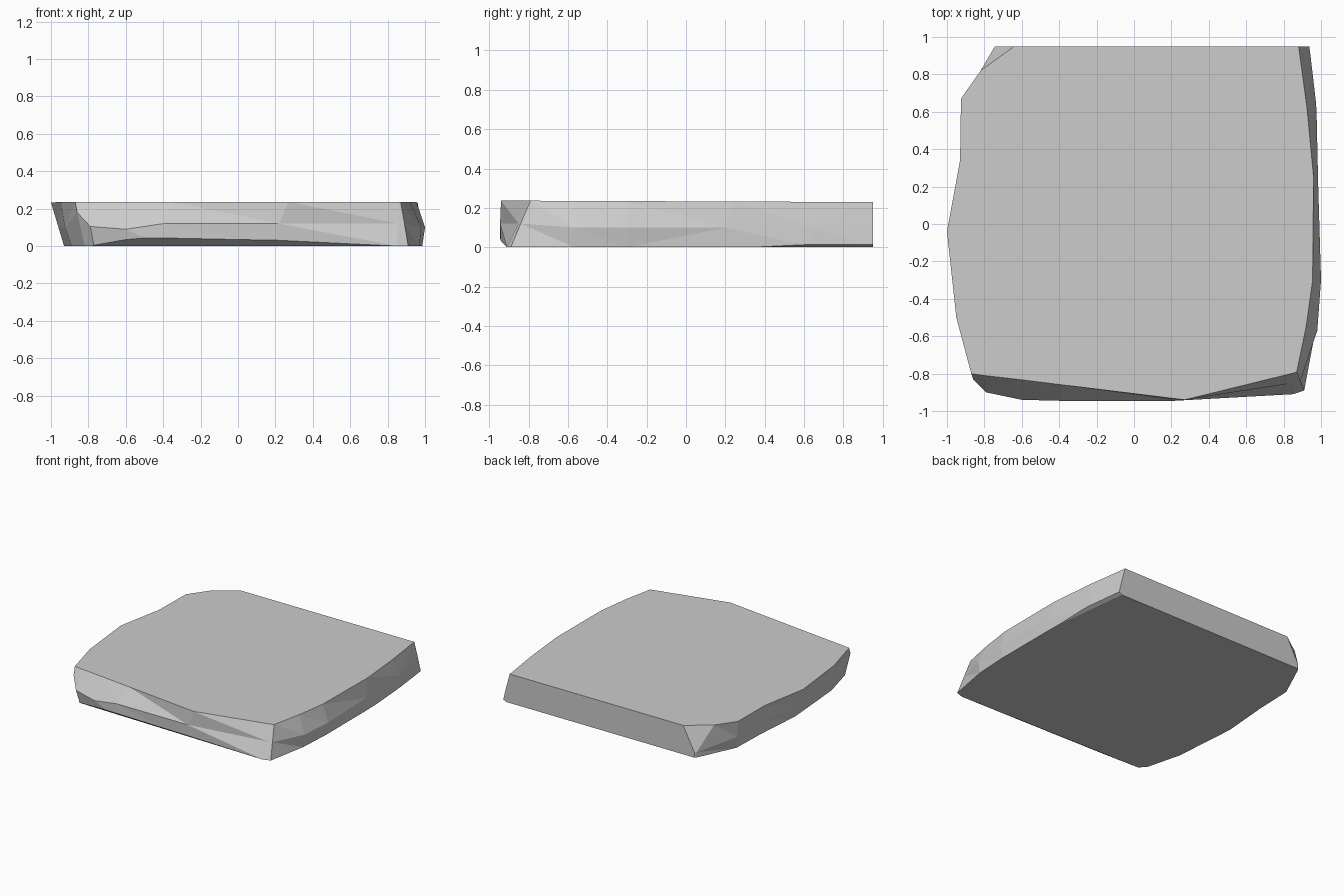
import bpy, bmesh
from mathutils import Vector

if "Cube" in bpy.data.objects:
    bpy.data.objects.remove(bpy.data.objects["Cube"])

# Rim columns, anticlockwise from the front left corner:
# top x, y | waist x, y, z | foot x, y
front = [(-.87, -.80, -.86, -.83, .18, -.82, -.82),
         (-.80, -.81, -.79, -.90, .105, -.77, -.88),
         (-.60, -.833, -.60, -.94, .09, -.60, -.92),
         (-.35, -.864, -.40, -.945, .12, -.40, -.945),
         (.27, -.94, .22, -.945, .12, .20, -.94),
         (.86, -.795, .855, -.85, .12, .85, -.91)]
right = [(.87, -.79, .89, -.84, .12, .91, -.89),
         (.92, -.55, .98, -.57, .10, .97, -.57),
         (.955, -.30, 1.0, -.30, .10, .985, -.30),
         (.96, .25, .985, .20, .10, .985, .20),
         (.925, .62, .96, .65, .10, .975, .65)]
back = [(.88, .95, .91, .95, .12, .94, .95),
        (-.64, .95, -.74, .95, .04, -.74, .95),
        (-.82, .82, -.75, .94, .04, -.75, .94)]
left = [(-.925, .67, -.91, .66, .10, -.89, .64),
        (-.93, .34, -.91, .34, .10, -.90, .34),
        (-1.0, -.04, -.96, -.04, .10, -.93, -.04),
        (-.95, -.50, -.925, -.50, .10, -.89, -.55)]


def top_z(y):
    return .237 - .004 * (y + .95)


def chop(bm, a, b, c):
    """Slice off the material outside the plane through three points."""
    a, b, c = Vector(a), Vector(b), Vector(c)
    n = (b - a).cross(c - a).normalized()
    if n.z > 0:
        n = -n
    cut = bmesh.ops.bisect_plane(bm, geom=bm.verts[:] + bm.edges[:] + bm.faces[:],
                                 dist=1e-5, plane_co=a, plane_no=n, clear_outer=True)
    edges = [e for e in bm.edges if e.is_boundary]
    bmesh.ops.holes_fill(bm, edges=edges, sides=0)


# Slab body: loft the rim from top to waist to foot
bm = bmesh.new()
cols = [[bm.verts.new(p) for p in ((tx, ty, top_z(ty)), (mx, my, mz), (fx, fy, 0))]
        for tx, ty, mx, my, mz, fx, fy in front + right + back + left]
for c, d in zip(cols, cols[1:] + cols[:1]):
    for i in range(2):
        bm.faces.new((c[i], c[i + 1], d[i + 1], d[i]))
bm.faces.new([c[0] for c in cols])
bm.faces.new([c[2] for c in reversed(cols)])
bmesh.ops.triangulate(bm, faces=[f for f in bm.faces if len(f.verts) == 4])

# Undercuts along the front foot and the back right foot
chop(bm, (.85, -.91, 0), (-.5, -.88, 0), (-.5, -.945, .045))
chop(bm, (.98, .35, 0), (.91, .95, 0), (.94, .95, .015))
bmesh.ops.recalc_face_normals(bm, faces=bm.faces[:])

mesh = bpy.data.meshes.new("stone_slab")
bm.to_mesh(mesh)
bm.free()
slab = bpy.data.objects.new("stone_slab", mesh)
bpy.context.collection.objects.link(slab)
